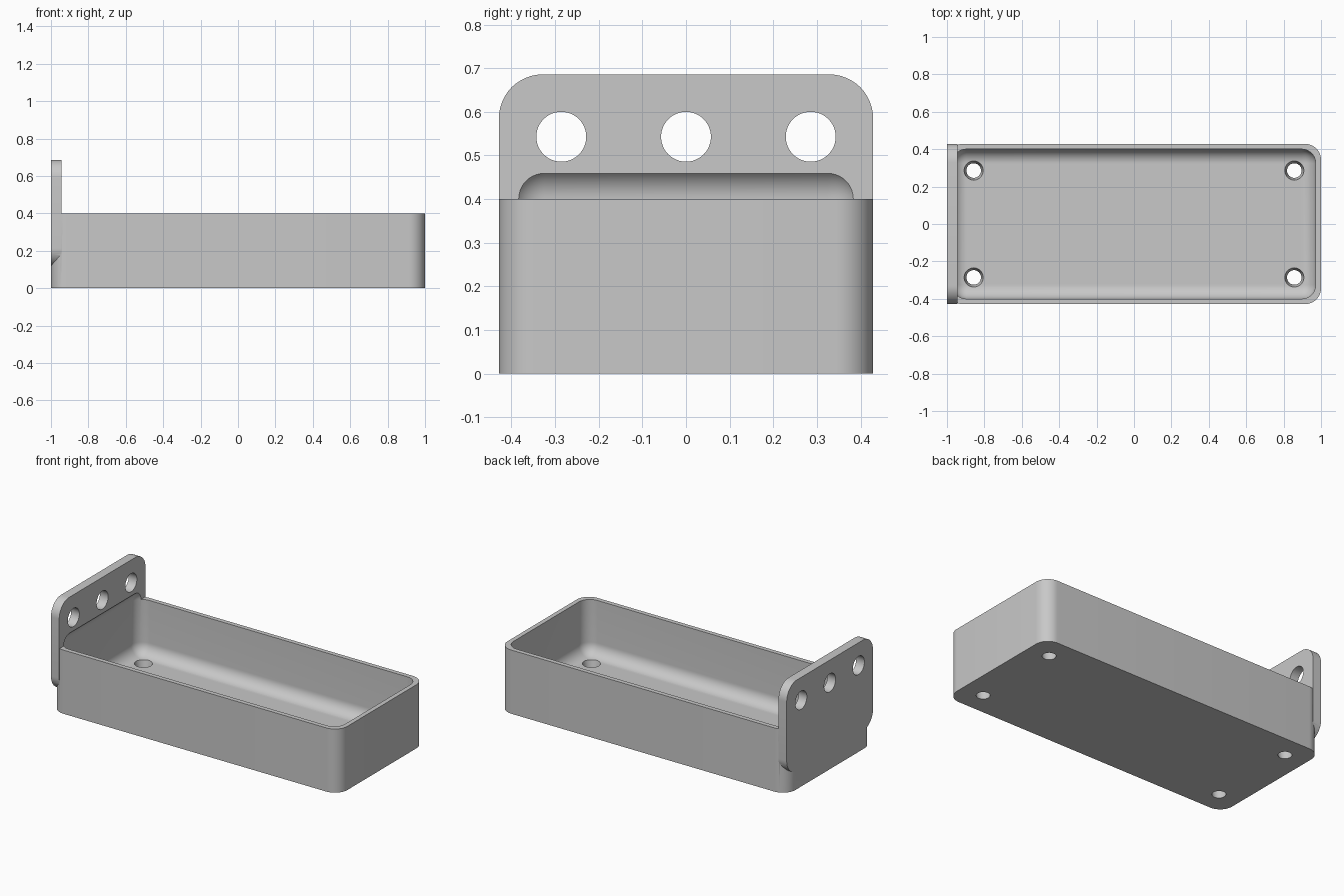
import bpy
import bmesh
from math import cos, sin, pi, radians
from mathutils import Matrix, Vector

default = bpy.data.objects.get("Cube")
if default:
    bpy.data.objects.remove(default, do_unlink=True)

MM = 2 / 140            # one design unit
LENGTH, WIDTH, HEIGHT = 140 * MM, 60 * MM, 28 * MM
WALL, FLOOR, PLATE = 2 * MM, 4 * MM, 4 * MM
TRAY_R, PLATE_R, INNER_R = 6 * MM, 7 * MM, 5.3 * MM

grey = bpy.data.materials.new("grey plastic")
grey.use_nodes = True
colour = (0.58, 0.58, 0.58, 1)
grey.diffuse_color = colour
grey.node_tree.nodes["Principled BSDF"].inputs["Base Color"].default_value = colour


def add_object(name, bm):
    bmesh.ops.recalc_face_normals(bm, faces=bm.faces)
    mesh = bpy.data.meshes.new(name)
    bm.to_mesh(mesh)
    bm.free()
    mesh.materials.append(grey)
    obj = bpy.data.objects.new(name, mesh)
    bpy.context.collection.objects.link(obj)
    return obj


def rounded_slab(name, w, h, depth, radius, matrix, steps=12):
    """Rounded rectangle in local xy, extruded along local z."""
    bm = bmesh.new()
    verts = []
    for q, (sx, sy) in enumerate(((1, 1), (-1, 1), (-1, -1), (1, -1))):
        for i in range(steps + 1):
            a = (q + i / steps) * pi / 2
            verts.append(bm.verts.new((sx * (w / 2 - radius) + radius * cos(a),
                                       sy * (h / 2 - radius) + radius * sin(a), 0)))
    face = bm.faces.new(verts)
    out = bmesh.ops.extrude_face_region(bm, geom=[face])
    top = [v for v in out["geom"] if isinstance(v, bmesh.types.BMVert)]
    bmesh.ops.translate(bm, vec=(0, 0, depth), verts=top)
    bm.transform(matrix)
    return add_object(name, bm)


def cone(name, r1, r2, depth, matrix):
    bm = bmesh.new()
    bmesh.ops.create_cone(bm, cap_ends=True, segments=48, radius1=r1, radius2=r2,
                          depth=depth, matrix=matrix)
    return add_object(name, bm)


def combine(target, tool, operation):
    mod = target.modifiers.new(operation.lower(), "BOOLEAN")
    mod.operation, mod.solver, mod.object = operation, "EXACT", tool
    bpy.context.view_layer.objects.active = target
    bpy.ops.object.modifier_apply(modifier=mod.name)
    bpy.data.objects.remove(tool, do_unlink=True)


# Tray block with rounded upright corners
tray = rounded_slab("mounting_tray", LENGTH, WIDTH, HEIGHT, TRAY_R, Matrix())

# Upright mounting plate at the -x end: local x -> y, local y -> z, local z -> x
axes = Matrix(((0, 0, 1, 0), (1, 0, 0, 0), (0, 1, 0, 0), (0, 0, 0, 1)))
plate = rounded_slab("mounting_plate", WIDTH, 40 * MM, PLATE, PLATE_R,
                     Matrix.Translation((-LENGTH / 2, 0, HEIGHT)) @ axes)
combine(tray, plate, "UNION")

# Hollow with every edge rounded; its top also scoops into the plate
bm = bmesh.new()
bmesh.ops.create_cube(bm, size=1)
size = Vector((LENGTH - 2 * WALL, WIDTH - 2 * WALL, HEIGHT - FLOOR + INNER_R))
bmesh.ops.scale(bm, vec=size, verts=bm.verts)
bmesh.ops.translate(bm, vec=(0, 0, FLOOR + size.z / 2), verts=bm.verts)
bmesh.ops.bevel(bm, geom=bm.edges[:], offset=INNER_R, offset_type="OFFSET",
                segments=12, profile=0.5, affect="EDGES")
combine(tray, add_object("hollow_cutter", bm), "DIFFERENCE")

# Three holes through the plate
turn = Matrix.Rotation(pi / 2, 4, "Y")
for y in (-20, 0, 20):
    place = Matrix.Translation((-LENGTH / 2, y * MM, 38 * MM))
    combine(tray, cone("plate_hole_cutter", 4 * MM, 4 * MM, 4 * PLATE, place @ turn),
            "DIFFERENCE")

# Four tapered screw holes through the floor
for sx in (-1, 1):
    for sy in (-1, 1):
        place = Matrix.Translation((sx * 60 * MM, sy * 20 * MM, FLOOR / 2))
        combine(tray, cone("floor_hole_cutter", 2.3 * MM, 4 * MM, 2 * FLOOR, place),
                "DIFFERENCE")

# Smooth the rounded corners and keep the rims crisp
bpy.ops.object.select_all(action="DESELECT")
tray.select_set(True)
bpy.context.view_layer.objects.active = tray
bpy.ops.object.shade_smooth_by_angle(angle=radians(30))
